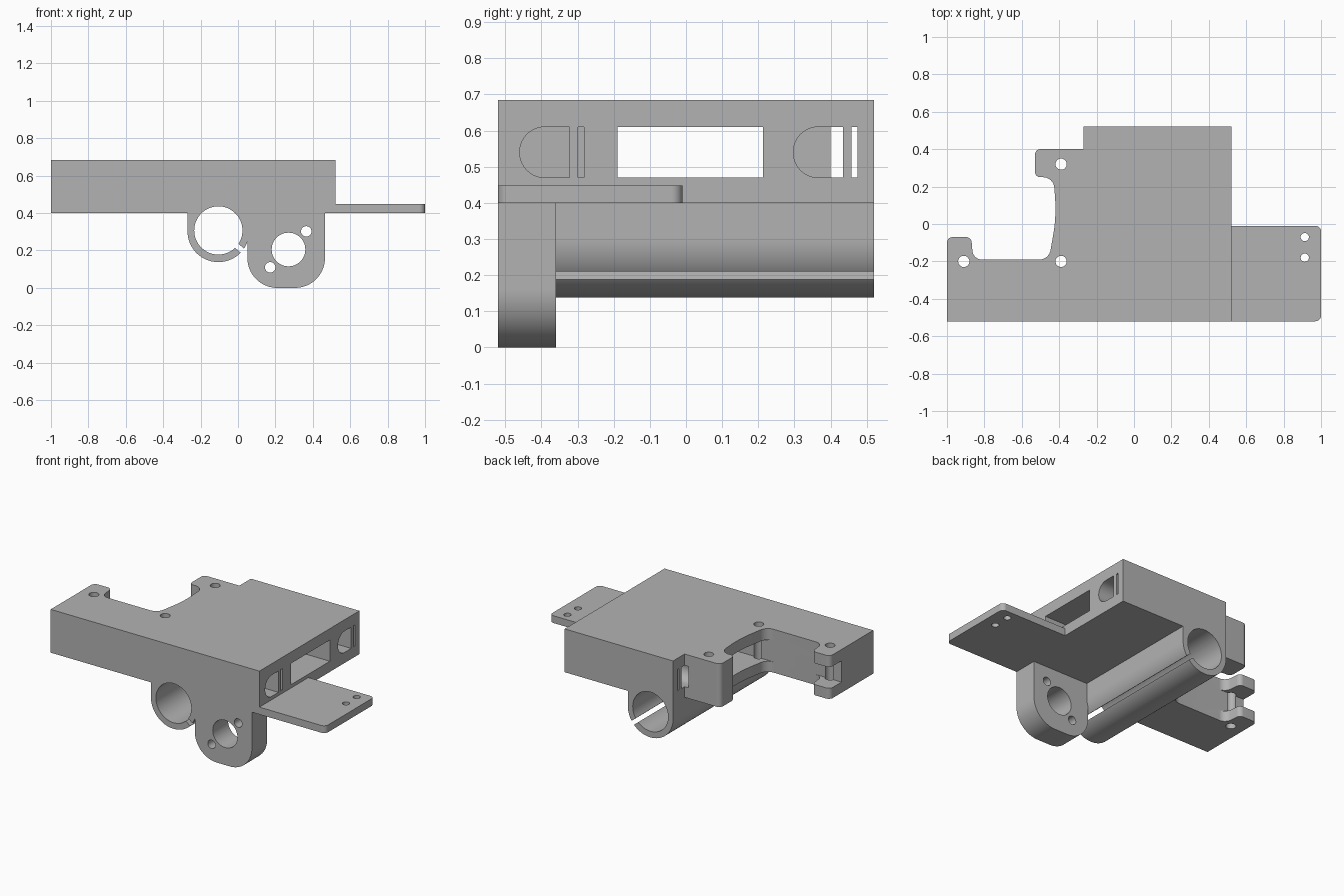
import bpy, bmesh, math
from mathutils import Vector

if "Cube" in bpy.data.objects:
    bpy.data.objects.remove(bpy.data.objects["Cube"])

grey = bpy.data.materials.new("plain grey")
grey.use_nodes = True
grey.diffuse_color = (0.45, 0.45, 0.45, 1)
grey.node_tree.nodes["Principled BSDF"].inputs["Base Color"].default_value = grey.diffuse_color


def rounded(corners, steps=12):
    """Outline from (u, v, radius) corners, with true arc fillets."""
    points = []
    for i, (u, v, r) in enumerate(corners):
        p = Vector((u, v))
        if r == 0:
            points.append(p)
            continue
        d1 = (Vector(corners[i - 1][:2]) - p).normalized()
        d2 = (Vector(corners[(i + 1) % len(corners)][:2]) - p).normalized()
        half = d1.angle(d2) / 2
        centre = p + (d1 + d2).normalized() * r / math.sin(half)
        start = p + d1 * r / math.tan(half) - centre
        end = p + d2 * r / math.tan(half) - centre
        for k in range(steps + 1):
            points.append(centre + start.lerp(end, k / steps).normalized() * r)
    return points


def box(u0, u1, v0, v1, left=0, right=0):
    return rounded([(u0, v0, left), (u1, v0, right), (u1, v1, right), (u0, v1, left)])


def circle(u, v, r, n=48):
    return [Vector((u + r * math.cos(math.tau * k / n), v + r * math.sin(math.tau * k / n)))
            for k in range(n)]


def prism(name, outline, axis, lo, hi):
    """Extrude a flat outline along the given axis."""
    place = {"X": lambda u, v, w: (w, u, v),
             "Y": lambda u, v, w: (u, w, v),
             "Z": lambda u, v, w: (u, v, w)}[axis]
    bm = bmesh.new()
    ends = [[bm.verts.new(place(p.x, p.y, w)) for p in outline] for w in (lo, hi)]
    n = len(outline)
    bm.faces.new(ends[0])
    bm.faces.new(ends[1])
    for i in range(n):
        j = (i + 1) % n
        bm.faces.new((ends[0][i], ends[0][j], ends[1][j], ends[1][i]))
    bmesh.ops.recalc_face_normals(bm, faces=bm.faces)
    mesh = bpy.data.meshes.new(name)
    bm.to_mesh(mesh)
    bm.free()
    mesh.materials.append(grey)
    ob = bpy.data.objects.new(name, mesh)
    bpy.context.collection.objects.link(ob)
    return ob


def select(ob):
    bpy.ops.object.select_all(action="DESELECT")
    ob.select_set(True)
    bpy.context.view_layer.objects.active = ob


def cut(ob, outline, axis, lo, hi):
    """Cut a prism-shaped opening and discard the cutter."""
    cutter = prism("cutter", outline, axis, lo, hi)
    cutter.hide_render = True
    mod = ob.modifiers.new("cut", "BOOLEAN")
    mod.operation = "DIFFERENCE"
    mod.solver = "EXACT"
    mod.object = cutter
    select(ob)
    bpy.ops.object.modifier_apply(modifier=mod.name)
    bpy.data.objects.remove(cutter)


FRONT, BACK, UNDER, TOP = -0.52, 0.52, 0.4, 0.685
bore = circle(-0.105, 0.307, 0.129, 64)

# Main block with its scooped side and rounded ears
body = prism("main_block", rounded([
    (-1, FRONT, 0), (0.52, FRONT, 0), (0.52, BACK, 0), (-0.27, BACK, 0),
    (-0.27, 0.40, 0), (-0.53, 0.40, 0.03), (-0.53, 0.25, 0.03), (-0.43, 0.25, 0.06),
    (-0.415, 0.04, 0.8), (-0.455, -0.19, 0.06), (-0.86, -0.19, 0.05),
    (-0.87, -0.07, 0.03), (-1, -0.07, 0.03)]), "Z", UNDER, TOP)

# Long window, blind round-ended pockets and thin slits
cut(body, box(-0.19, 0.213, 0.47, 0.61), "X", -1.1, 0.6)
for y in (-0.46, 0.297):
    cut(body, box(y, y + 0.137, 0.47, 0.61, left=0.069), "X", -0.3, 0.6)
    cut(body, box(y + 0.161, y + 0.178, 0.47, 0.61), "X", -0.3, 0.6)

# Bolt holes and the bore groove in the underside
for x, y in ((-0.91, -0.2), (-0.39, -0.2), (-0.39, 0.32)):
    cut(body, circle(x, y, 0.03, 32), "Z", 0.3, 0.8)
cut(body, bore, "Y", -0.6, 0.6)

# Thin side flange with two holes
flange = prism("side_flange", box(0.52, 1, FRONT, -0.01, right=0.03), "Z", UNDER, 0.448)
for y in (-0.07, -0.18):
    cut(flange, circle(0.913, y, 0.022, 32), "Z", 0.3, 0.6)

# Round rod clamp, split along its lower side
clamp = prism("rod_clamp", rounded([
    (-0.27, UNDER, 0), (-0.27, 0.138, 0.164), (0.06, 0.138, 0.164), (0.06, UNDER, 0)],
    steps=20), "Y", FRONT, BACK)
cut(clamp, bore, "Y", -0.6, 0.6)
out = Vector((math.cos(math.radians(-40)), math.sin(math.radians(-40))))
side = Vector((-out.y, out.x)) * 0.014
hub = Vector((-0.105, 0.307))
cut(clamp, [hub + out * 0.1 - side, hub + out * 0.3 - side,
            hub + out * 0.3 + side, hub + out * 0.1 + side], "Y", -0.6, 0.6)

# Hanging bracket with a large hole and two small bolt holes
bracket = prism("hanging_bracket", rounded([
    (0.05, UNDER, 0), (0.05, 0, 0.16), (0.465, 0, 0.16), (0.465, UNDER, 0)],
    steps=20), "Y", FRONT, -0.36)
for x, z, r in ((0.27, 0.205, 0.09), (0.365, 0.302, 0.028), (0.172, 0.11, 0.028)):
    cut(bracket, circle(x, z, r), "Y", -0.6, -0.3)

for ob in (body, flange, clamp, bracket):
    select(ob)
    bpy.ops.object.shade_smooth_by_angle(angle=math.radians(30))
